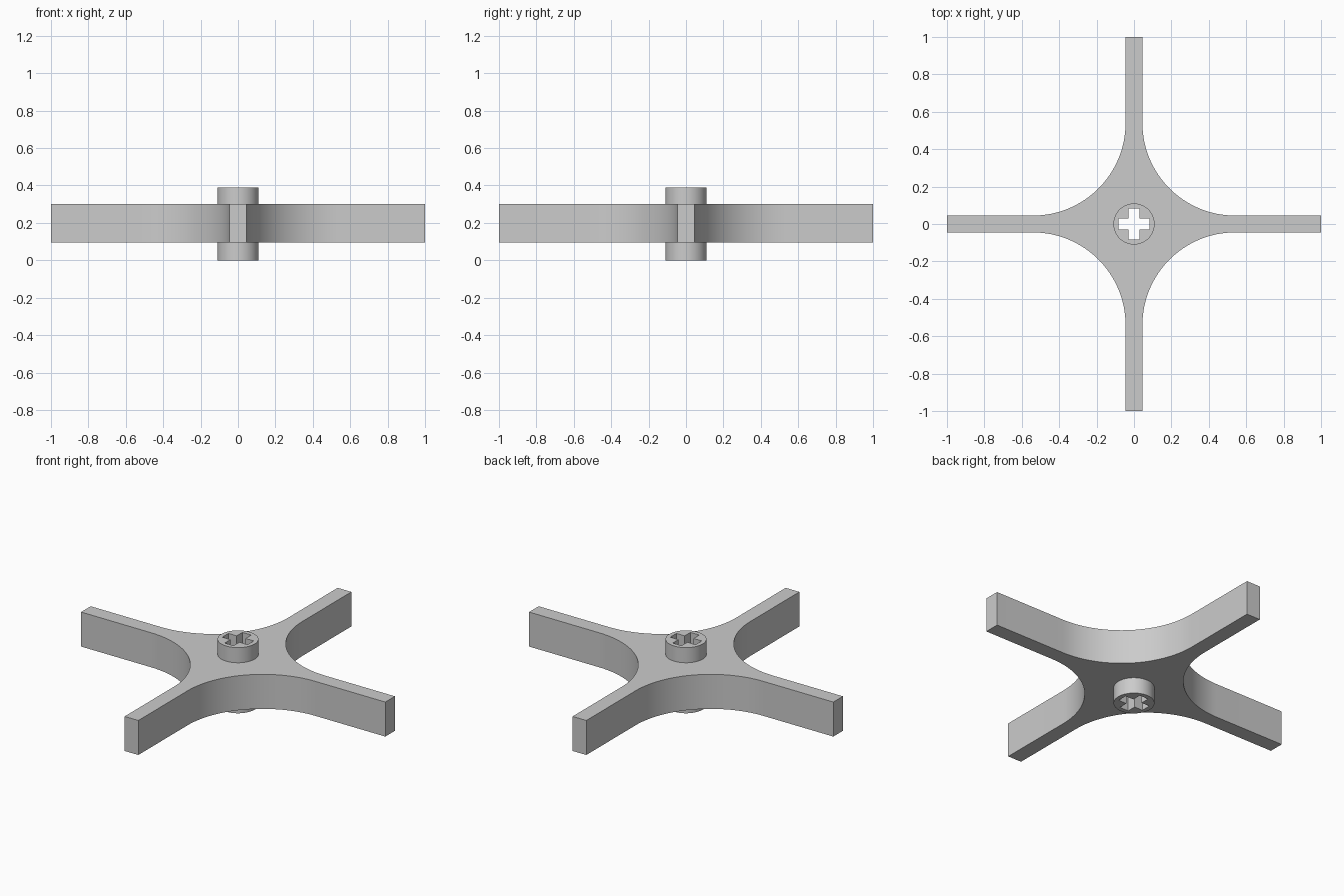
import bpy, bmesh
from math import sin, cos, pi

cube = bpy.data.objects.get("Cube")
if cube:
    bpy.data.objects.remove(cube, do_unlink=True)

HALF_ARM = 0.045      # half the arm width
FILLET = 0.495        # radius of the sweep between arms
HUB_R, HUB_H = 0.11, 0.39
PLATE_Z0, PLATE_Z1 = 0.095, 0.30
SLOT_L, SLOT_W = 0.083, 0.029

grey = bpy.data.materials.new("light grey plastic")
grey.use_nodes = True
colour = (0.6, 0.6, 0.6, 1)
grey.diffuse_color = colour
grey.node_tree.nodes["Principled BSDF"].inputs["Base Color"].default_value = colour


def four_fold(points):
    """Repeat a quarter outline around the vertical axis."""
    out = []
    for _ in range(4):
        out += points
        points = [(-y, x) for x, y in points]
    return out


def prism(name, outline, z0, z1):
    bm = bmesh.new()
    base = bm.faces.new([bm.verts.new((x, y, z0)) for x, y in outline])
    top = bmesh.ops.extrude_face_region(bm, geom=[base])["geom"]
    verts = [v for v in top if isinstance(v, bmesh.types.BMVert)]
    bmesh.ops.translate(bm, verts=verts, vec=(0, 0, z1 - z0))
    bmesh.ops.recalc_face_normals(bm, faces=bm.faces)
    mesh = bpy.data.meshes.new(name)
    bm.to_mesh(mesh)
    bm.free()
    mesh.materials.append(grey)
    obj = bpy.data.objects.new(name, mesh)
    bpy.context.collection.objects.link(obj)
    return obj


def combine(target, other, operation):
    mod = target.modifiers.new(operation.title(), 'BOOLEAN')
    mod.operation, mod.object, mod.solver = operation, other, 'EXACT'
    bpy.context.view_layer.objects.active = target
    bpy.ops.object.modifier_apply(modifier=mod.name)
    bpy.data.objects.remove(other, do_unlink=True)


# Four-armed plate: one arm end plus the concave sweep to the next arm
centre = HALF_ARM + FILLET
steps = 32
sweep = [(centre - FILLET * sin(a), centre - FILLET * cos(a))
         for a in (i / steps * pi / 2 for i in range(steps + 1))]
spider = prism("four_arm_spider",
               four_fold([(1, -HALF_ARM), (1, HALF_ARM)] + sweep),
               PLATE_Z0, PLATE_Z1)

# Round hub standing out above and below the plate
sides = 64
hub = prism("hub", [(HUB_R * cos(2 * pi * i / sides), HUB_R * sin(2 * pi * i / sides))
                    for i in range(sides)], 0, HUB_H)
combine(spider, hub, 'UNION')

# Cross-shaped axle hole through the hub
axle = prism("axle_hole_cutter",
             four_fold([(SLOT_L, -SLOT_W), (SLOT_L, SLOT_W), (SLOT_W, SLOT_W)]),
             -0.1, HUB_H + 0.1)
axle.hide_render = True
combine(spider, axle, 'DIFFERENCE')

# Smooth curved walls, keep the edges crisp
bpy.ops.object.select_all(action='DESELECT')
spider.select_set(True)
bpy.context.view_layer.objects.active = spider
bpy.ops.object.shade_smooth_by_angle(angle=pi / 6)
